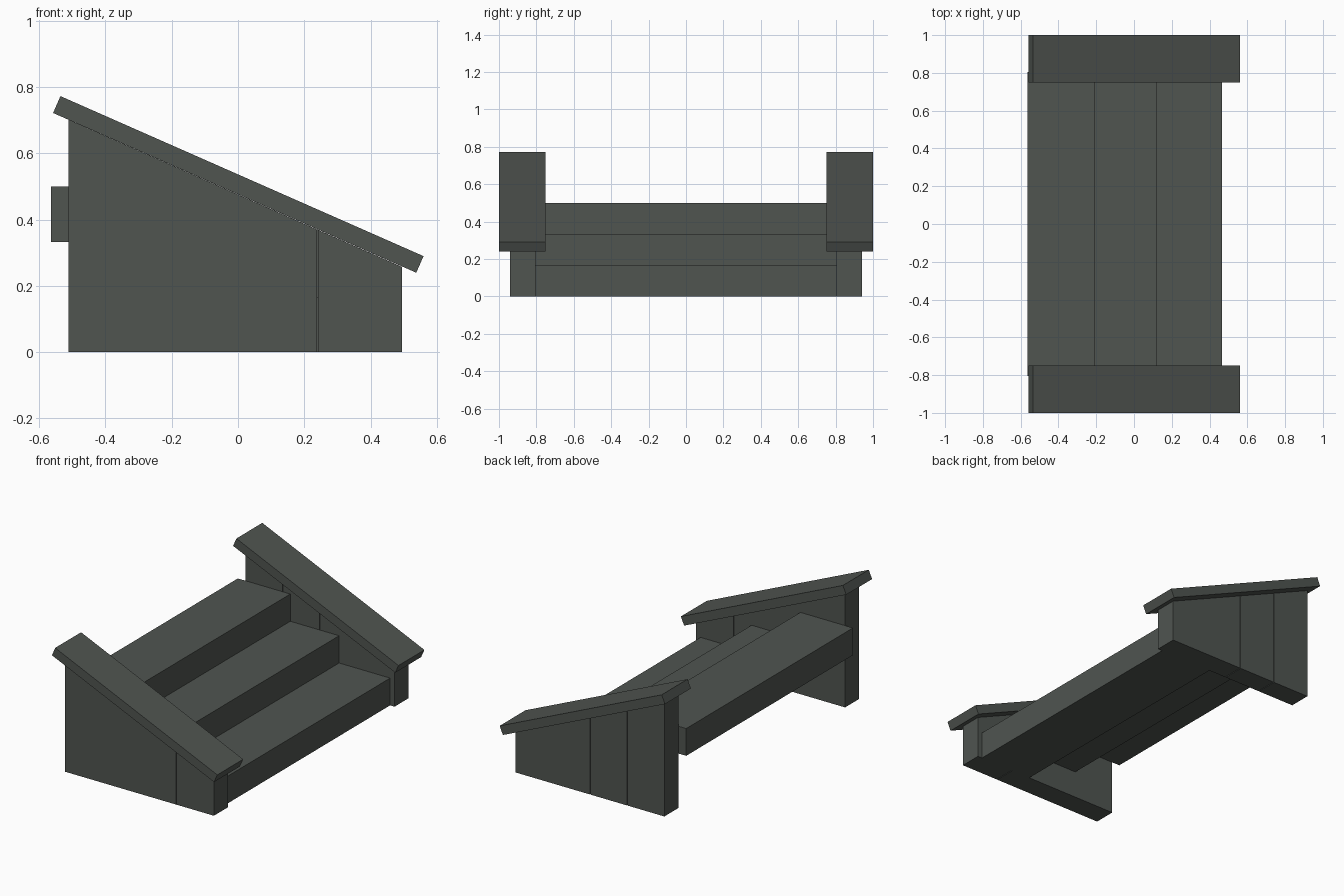
import bpy

cube = bpy.data.objects.get("Cube")
if cube:
    bpy.data.objects.remove(cube, do_unlink=True)

# Single painted-wood colour
wood = bpy.data.materials.new("dark grey green wood")
wood.use_nodes = True
colour = (0.08, 0.09, 0.081, 1)
wood.diffuse_color = colour
bsdf = next(n for n in wood.node_tree.nodes if n.type == 'BSDF_PRINCIPLED')
bsdf.inputs["Base Color"].default_value = colour


def extrude_profile(name, profile, y0, y1):
    """Solid from a convex clockwise XZ profile, extruded from y0 to y1."""
    n = len(profile)
    verts = [(x, y, z) for y in (y0, y1) for x, z in profile]
    faces = [tuple(range(n))[::-1], tuple(range(n, 2 * n))]
    faces += [(i, (i + 1) % n, n + (i + 1) % n, n + i) for i in range(n)]
    mesh = bpy.data.meshes.new(name)
    mesh.from_pydata(verts, [], faces)
    mesh.materials.append(wood)
    obj = bpy.data.objects.new(name, mesh)
    bpy.context.collection.objects.link(obj)
    return obj


RISE = 1 / 6
DEPTH = 0.355
INNER, OUTER = 0.805, 0.94
GAP = 0.002

# Steps, each a solid plank overlapping the one below
for i, front in enumerate((0.465, 0.12, -0.21)):
    back, low, high = front - DEPTH, i * RISE, (i + 1) * RISE
    extrude_profile(f"step_{i + 1}",
                    [(back, low), (back, high), (front, high), (front, low)],
                    -INNER, INNER)


def rail_underside(x):
    return 0.722 - 0.441 * (x + 0.558)


# Side panels: upright boards cut to the slope, with thin gaps between
for side, sign, cuts in (("right", -1, (-0.512, 0.24, 0.495)),
                         ("left", 1, (-0.512, -0.26, -0.01, 0.495))):
    for i, (a, b) in enumerate(zip(cuts, cuts[1:])):
        a += GAP if i else 0
        b -= GAP if i < len(cuts) - 2 else 0
        extrude_profile(f"{side}_side_board_{i + 1}",
                        [(a, 0), (a, rail_underside(a)), (b, rail_underside(b)), (b, 0)],
                        *sorted((sign * INNER, sign * OUTER)))

    # Sloping cap rail
    extrude_profile(f"{side}_rail",
                    [(-0.558, 0.722), (-0.536, 0.773), (0.56, 0.29), (0.538, 0.24)],
                    *sorted((sign * 0.75, sign * 1.0)))

# Make all normals point outward
import bmesh
for obj in bpy.context.collection.objects:
    if obj.type == 'MESH' and wood.name in obj.data.materials:
        bm = bmesh.new()
        bm.from_mesh(obj.data)
        bmesh.ops.recalc_face_normals(bm, faces=bm.faces)
        bm.to_mesh(obj.data)
        bm.free()
